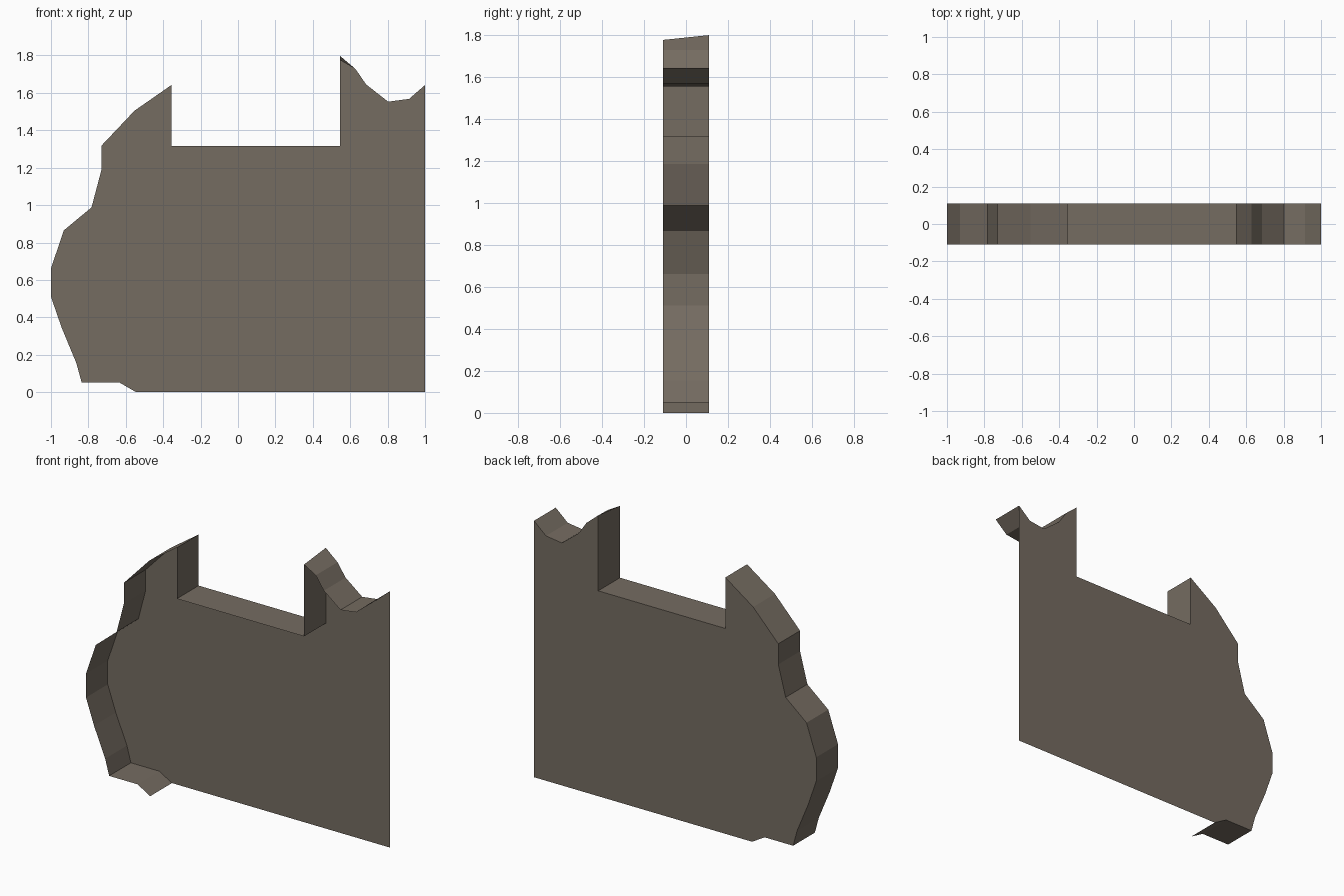
import bpy
import bmesh

if "Cube" in bpy.data.objects:
    bpy.data.objects.remove(bpy.data.objects["Cube"])

HALF = 0.11  # half thickness

# Outline (x, z), from the lower left, over the top, to the upper right
rim = [(-0.545, 0.0), (-0.635, 0.052), (-0.836, 0.052), (-0.864, 0.155),
       (-0.943, 0.345), (-1.0, 0.51), (-1.0, 0.662), (-0.931, 0.865),
       (-0.783, 0.988), (-0.731, 1.185), (-0.731, 1.317), (-0.553, 1.505),
       (-0.356, 1.642), (-0.356, 1.315), (0.545, 1.315), (0.545, 1.798),
       (0.628, 1.728), (0.685, 1.645), (0.803, 1.553), (0.915, 1.568),
       (1.0, 1.642)]
PEAK = 15  # the front corner of this point sits slightly lower

mat = bpy.data.materials.new("grey brown stone")
mat.diffuse_color = (0.178, 0.150, 0.120, 1)
mat.use_nodes = True
mat.node_tree.nodes["Principled BSDF"].inputs["Base Color"].default_value = mat.diffuse_color

bm = bmesh.new()
back = [bm.verts.new((x, HALF, z)) for x, z in rim]
front = [bm.verts.new((x, -HALF, z)) for x, z in rim]
front[PEAK].co.z -= 0.023
corner = bm.verts.new((1.0, HALF, 0.0))

# Back panel, facing +y; front, right end and underside are open
bm.faces.new(back + [corner])

# Rim strip running along the broken edge
for i in range(len(rim) - 1):
    bm.faces.new((back[i], front[i], front[i + 1], back[i + 1]))

bm.normal_update()
bmesh.ops.recalc_face_normals(bm, faces=bm.faces[:])
bm.faces.ensure_lookup_table()
if bm.faces[0].normal.y < 0:
    bmesh.ops.reverse_faces(bm, faces=bm.faces[:])

mesh = bpy.data.meshes.new("broken_wall_panel")
bm.to_mesh(mesh)
bm.free()
mesh.materials.append(mat)
obj = bpy.data.objects.new("broken_wall_panel", mesh)
bpy.context.collection.objects.link(obj)
